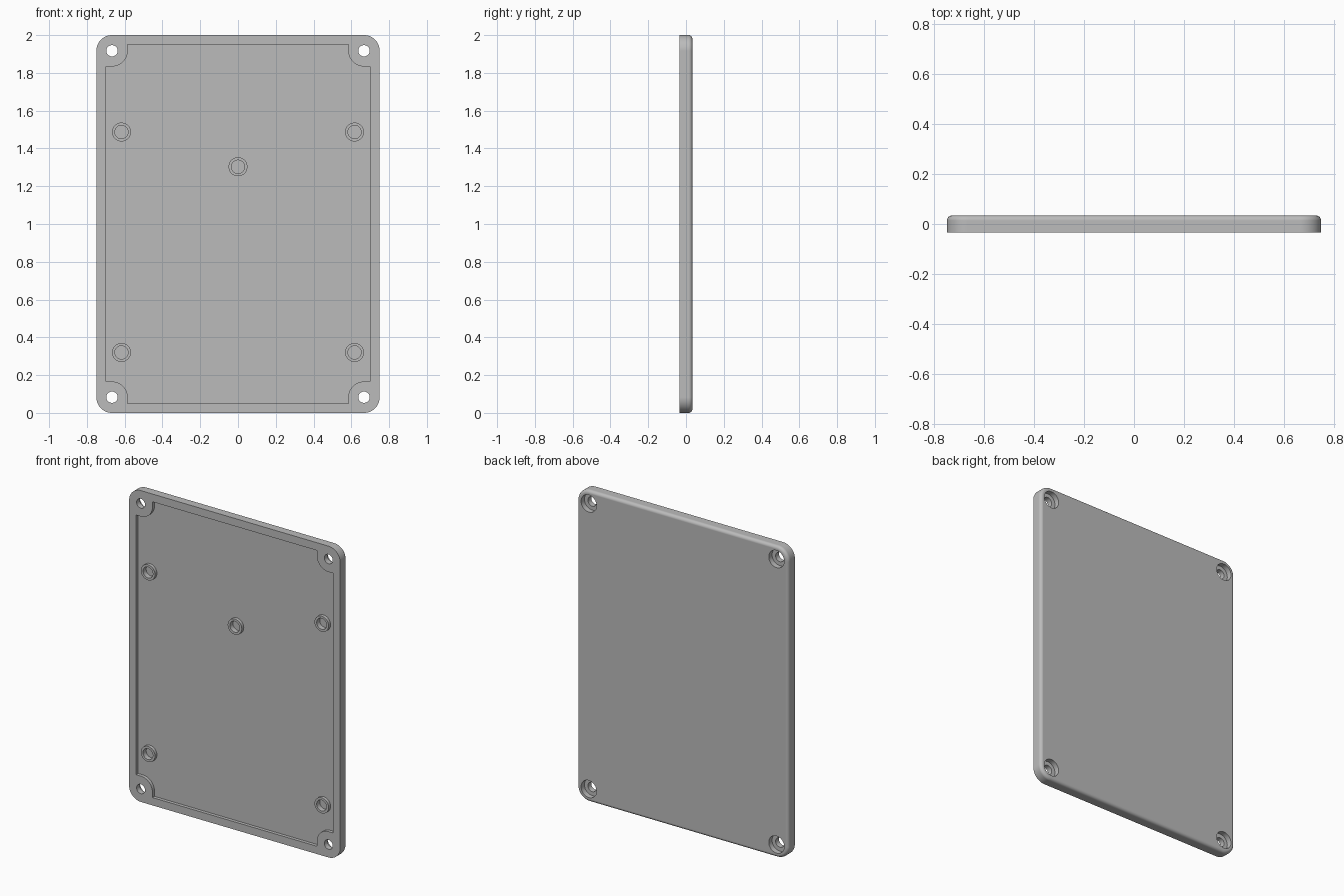
import bpy, bmesh, math

if "Cube" in bpy.data.objects:
    bpy.data.objects.remove(bpy.data.objects["Cube"])

FRONT, BACK = -0.034, 0.034
FLOOR = FRONT + 0.021            # floor of the shallow front recess
W, H = 0.75, 1.0                 # half width, half height
R = 0.083                        # corner radius, also corner pad radius
CX, CZ = W - R, H - R            # screw hole offsets from the middle

grey = bpy.data.materials.new("plain grey")
grey.diffuse_color = (0.5, 0.5, 0.5, 1)
grey.use_nodes = True
grey.node_tree.nodes["Principled BSDF"].inputs["Base Color"].default_value = grey.diffuse_color


def arc(x, z, r, a0, a1, n):
    return [(x + r * math.cos(math.radians(a0 + (a1 - a0) * i / n)),
             z + r * math.sin(math.radians(a0 + (a1 - a0) * i / n)))
            for i in range(n + 1)]


def circle(x, z, r, n=48):
    return arc(x, z, r, 0, 360, n)[:-1]


def four_corners(corner):
    """Mirror a top right corner path (counter-clockwise) to all corners."""
    rev = corner[::-1]
    return (corner + [(-x, z) for x, z in rev]
            + [(-x, -z) for x, z in corner] + [(x, -z) for x, z in rev])


def prism(name, outlines, y0, y1, back_round=0.0):
    """Extrude one or more closed x/z outlines from y0 to y1."""
    bm = bmesh.new()
    for pts in outlines:
        face = bm.faces.new([bm.verts.new((x, y0, z + 1)) for x, z in pts])
        ext = bmesh.ops.extrude_face_region(bm, geom=[face])["geom"]
        for v in ext:
            if isinstance(v, bmesh.types.BMVert):
                v.co.y = y1
    if back_round:
        rim = [e for e in bm.edges if all(abs(v.co.y - y1) < 1e-6 for v in e.verts)]
        bmesh.ops.bevel(bm, geom=rim, offset=back_round, segments=6,
                        profile=0.5, affect='EDGES')
    bmesh.ops.recalc_face_normals(bm, faces=bm.faces)
    me = bpy.data.meshes.new(name)
    bm.to_mesh(me)
    bm.free()
    me.materials.append(grey)
    ob = bpy.data.objects.new(name, me)
    bpy.context.collection.objects.link(ob)
    return ob


def combine(target, other, operation):
    mod = target.modifiers.new(operation, 'BOOLEAN')
    mod.operation, mod.solver, mod.object = operation, 'EXACT', other
    bpy.context.view_layer.objects.active = target
    bpy.ops.object.modifier_apply(modifier=mod.name)
    bpy.data.objects.remove(other)


# Plate with rounded corners and a rounded back rim
plate = prism("cover_plate", [four_corners(arc(CX, CZ, R, 0, 90, 12))],
              FRONT, BACK, 0.02)

# Shallow front recess, leaving round pads around the corner holes
corner = [(0.70, CZ - R)] + arc(CX, CZ, R, 270, 180, 12) + [(CX - R, 0.95)]
combine(plate, prism("recess_cutter", [four_corners(corner)],
                     FRONT - 0.05, FLOOR), 'DIFFERENCE')

# Round standoffs inside the recess, each with a blind hole
spots = [(sx * 0.617, z) for sx in (-1, 1) for z in (0.487, -0.68)] + [(0, 0.303)]
combine(plate, prism("standoffs", [circle(x, z, 0.05) for x, z in spots],
                     FRONT + 0.001, FLOOR + 0.005), 'UNION')
combine(plate, prism("standoff_drill", [circle(x, z, 0.035) for x, z in spots],
                     FRONT - 0.05, FLOOR + 0.012), 'DIFFERENCE')

# Corner screw holes with wide counterbores on the back
screws = [(sx * CX, sz * CZ) for sx in (-1, 1) for sz in (-1, 1)]
combine(plate, prism("screw_drill", [circle(x, z, 0.03) for x, z in screws],
                     FRONT - 0.05, BACK + 0.05), 'DIFFERENCE')
combine(plate, prism("counterbore", [circle(x, z, 0.055) for x, z in screws],
                     BACK - 0.034, BACK + 0.05), 'DIFFERENCE')

# Smooth curved walls, flat large faces
bpy.ops.object.select_all(action='DESELECT')
plate.select_set(True)
bpy.context.view_layer.objects.active = plate
bpy.ops.object.shade_smooth_by_angle(angle=math.radians(30))
weighted = plate.modifiers.new("flat_faces", 'WEIGHTED_NORMAL')
weighted.keep_sharp = True
